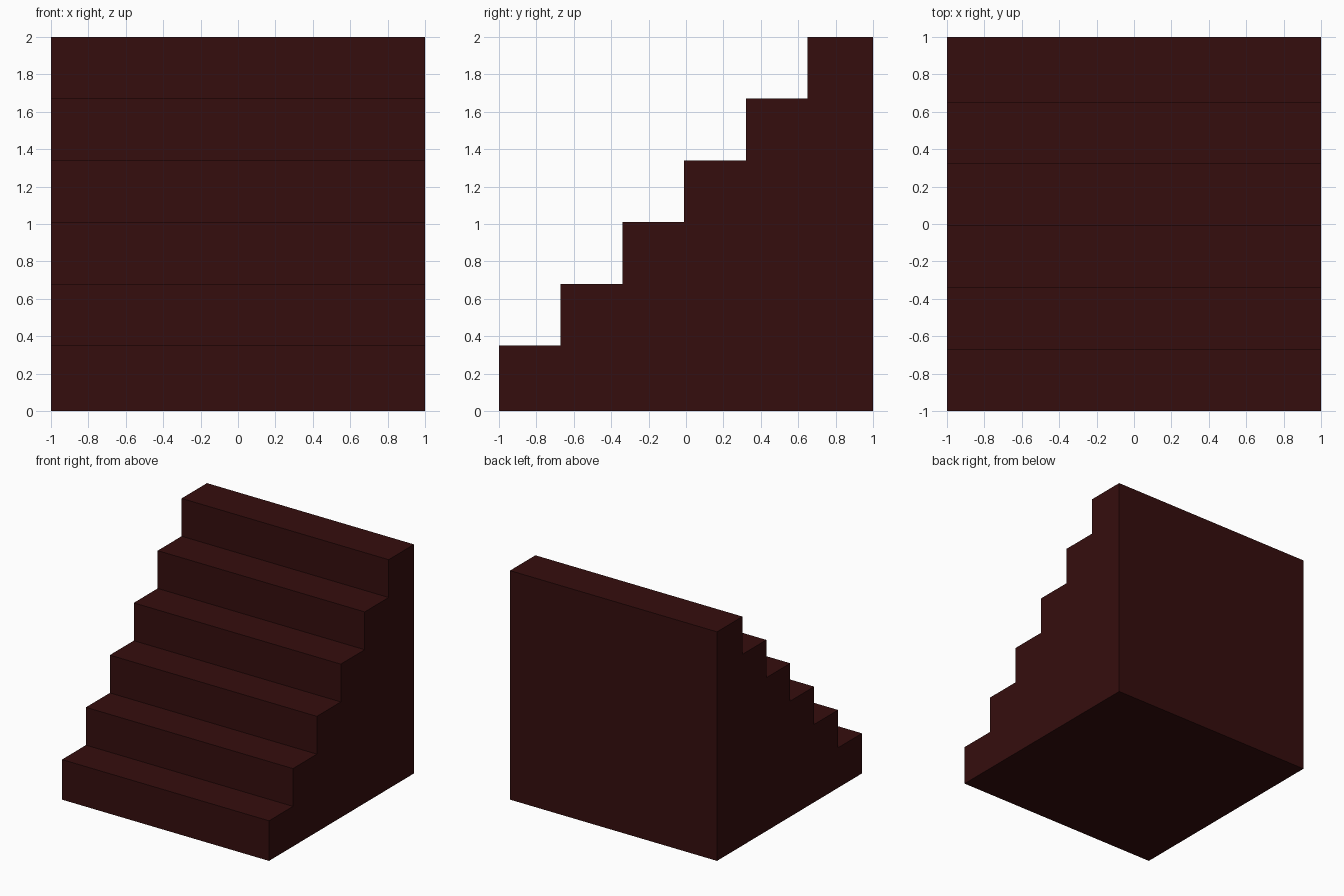
import bpy, bmesh

if "Cube" in bpy.data.objects:
    bpy.data.objects.remove(bpy.data.objects["Cube"])

STEPS, RISE, RUN = 6, 0.33, 0.33

# Stair side profile in (y, z): back bottom, front bottom, then each step
profile = [(1.0, 0.0), (-1.0, 0.0)]
for i in range(STEPS):
    z = 0.35 + i * RISE
    y_front = -1.0 + i * RUN
    y_back = 1.0 if i == STEPS - 1 else y_front + RUN
    profile += [(y_front, z), (y_back, z)]

# Extrude the profile across the width
bm = bmesh.new()
side = bm.faces.new([bm.verts.new((-1.0, y, z)) for y, z in profile])
ext = bmesh.ops.extrude_face_region(bm, geom=[side], use_keep_orig=True)
moved = [v for v in ext["geom"] if isinstance(v, bmesh.types.BMVert)]
bmesh.ops.translate(bm, verts=moved, vec=(2.0, 0.0, 0.0))
bmesh.ops.recalc_face_normals(bm, faces=bm.faces[:])
mesh = bpy.data.meshes.new("staircase")
bm.to_mesh(mesh)
bm.free()

# Dark red colour
mat = bpy.data.materials.new("dark red")
mat.diffuse_color = (0.036, 0.0042, 0.0042, 1.0)
mat.use_nodes = True
mat.node_tree.nodes["Principled BSDF"].inputs["Base Color"].default_value = mat.diffuse_color
mesh.materials.append(mat)

staircase = bpy.data.objects.new("staircase", mesh)
bpy.context.collection.objects.link(staircase)
